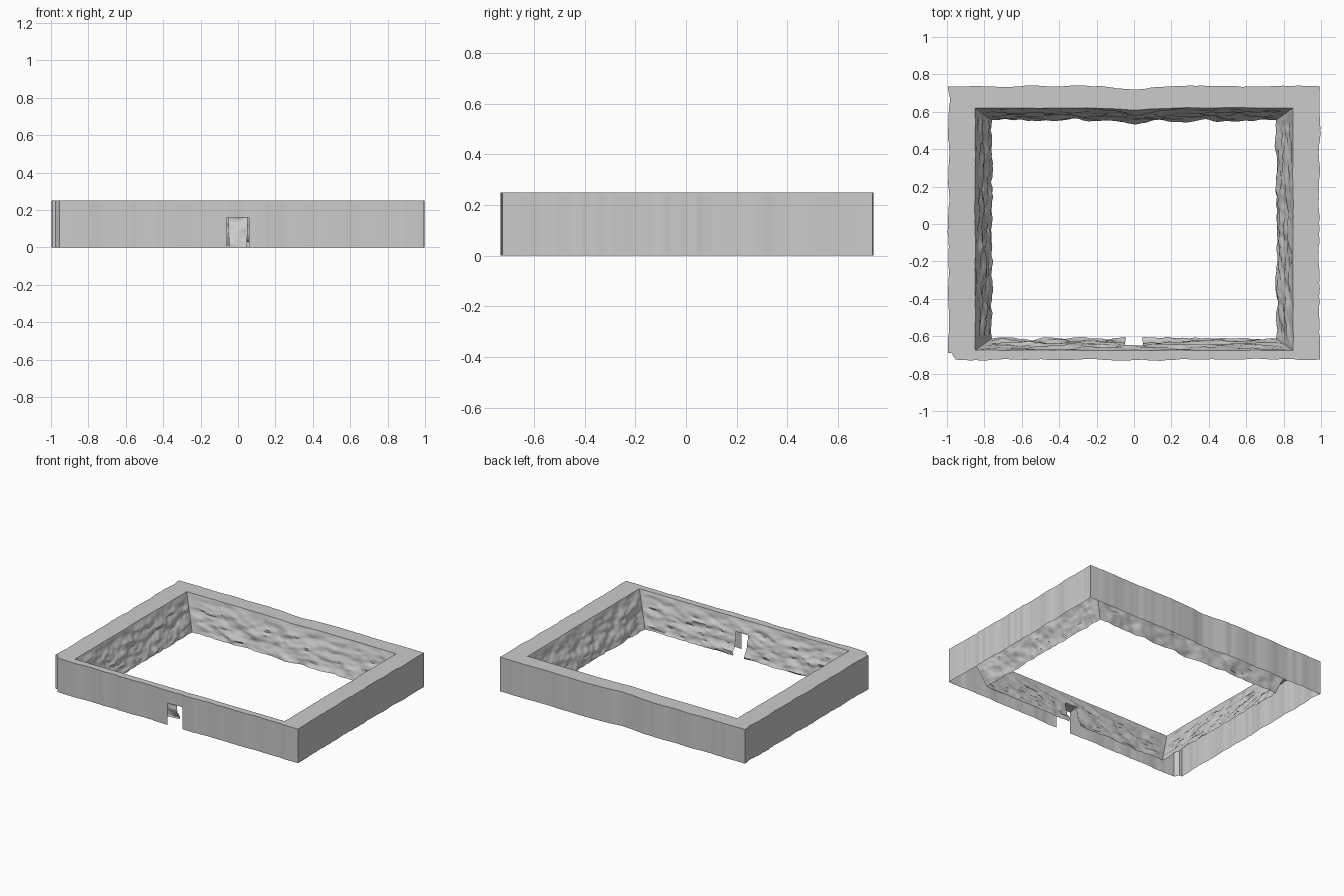
import bpy, bmesh, math
from mathutils import Vector, noise

if "Cube" in bpy.data.objects:
    bpy.data.objects.remove(bpy.data.objects["Cube"])

H, DOOR_H, N = 0.25, 0.16, 100
DOOR = range(47, 53)                     # columns of the front wall cut by the door
OUTER = [(-0.995, -0.69), (0.995, -0.725), (0.995, 0.736), (-0.995, 0.736)]
IN_TOP = [(-0.85, -0.675), (0.85, -0.675), (0.85, 0.62), (-0.85, 0.62)]
IN_BOT = [(-0.76, -0.612), (0.76, -0.612), (0.76, 0.555), (-0.76, 0.555)]
INWARD = [Vector((0, 1, 0)), Vector((-1, 0, 0)), Vector((0, -1, 0)), Vector((1, 0, 0))]


def along(corners, side, t):
    a, b = Vector(corners[side]), Vector(corners[(side + 1) % 4])
    p = a.lerp(b, t)
    return Vector((p.x, p.y, 0))


def fade(t):
    return min(1, 25 * min(t, 1 - t))


def dip(side, t):
    # shallow bulge in the middle of the back wall
    return math.exp(-((t - 0.5) / 0.06) ** 2) if side == 2 else 0


def outer(side, i, z):
    t = i / N
    p = along(OUTER, side, t)
    if side == 0 and t > 0.01:
        p.y = -0.725
    n = 0.008 * noise.noise(Vector((t * 14, side * 9.3, 0.5))) + 0.004 * noise.noise(Vector((t * 45, side * 5.1, 2)))
    p += INWARD[side] * (n * fade(t) + 0.018 * dip(side, t) + 0.004 * fade(t) * (side % 2))
    p.z = z
    return p


def inner(side, i, z):
    t, d = i / N, 1 - z / H
    p = along(IN_TOP, side, t).lerp(along(IN_BOT, side, t), d)
    rough = 0.016 * noise.noise(Vector((t * 11, z * 22, side * 7.7)))
    rough += 0.008 * noise.noise(Vector((t * 30, z * 50, side * 3.3)))
    amp = min(1, 0.2 + d * 2.5)
    p += INWARD[side] * (rough * amp * fade(t) + 0.012 * dip(side, t))
    p.z = z
    return p


def build(name, rows, sides=range(4), cols=range(N), skip=lambda s, r, c: False):
    """Grid surface on each side; rows are functions (side, column) -> point."""
    bm = bmesh.new()
    for s in sides:
        g = {(r, c): bm.verts.new(f(s, c)) for r, f in enumerate(rows)
             for c in range(cols[0], cols[-1] + 2)}
        for r in range(len(rows) - 1):
            for c in cols:
                if not skip(s, r, c):
                    bm.faces.new((g[r, c], g[r, c + 1], g[r + 1, c + 1], g[r + 1, c]))
    bmesh.ops.delete(bm, geom=[v for v in bm.verts if not v.link_faces], context='VERTS')
    bmesh.ops.remove_doubles(bm, verts=bm.verts, dist=1e-5)
    me = bpy.data.meshes.new(name)
    bm.to_mesh(me)
    bm.free()
    ob = bpy.data.objects.new(name, me)
    bpy.context.collection.objects.link(ob)
    bpy.ops.object.select_all(action='DESELECT')
    ob.select_set(True)
    bpy.context.view_layer.objects.active = ob
    bpy.ops.object.shade_smooth_by_angle(angle=math.radians(35))


def level(f, z):
    return lambda s, c: f(s, c, z)


# Outer wall with door opening, open underneath
build("outer_wall", [level(outer, z) for z in (0, DOOR_H, H)],
      skip=lambda s, r, c: s == 0 and r == 0 and c in DOOR)
# Flat top ledge
build("top_ledge", [level(outer, H), level(inner, H)])
# Sloping rough inner wall with door opening
build("inner_rock_wall", [level(inner, H - k * 0.01) for k in range(26)],
      skip=lambda s, r, c: s == 0 and r >= 9 and c in DOOR)
# Door ceiling
build("door_lintel", [level(inner, DOOR_H), level(outer, DOOR_H)], sides=[0], cols=DOOR)
